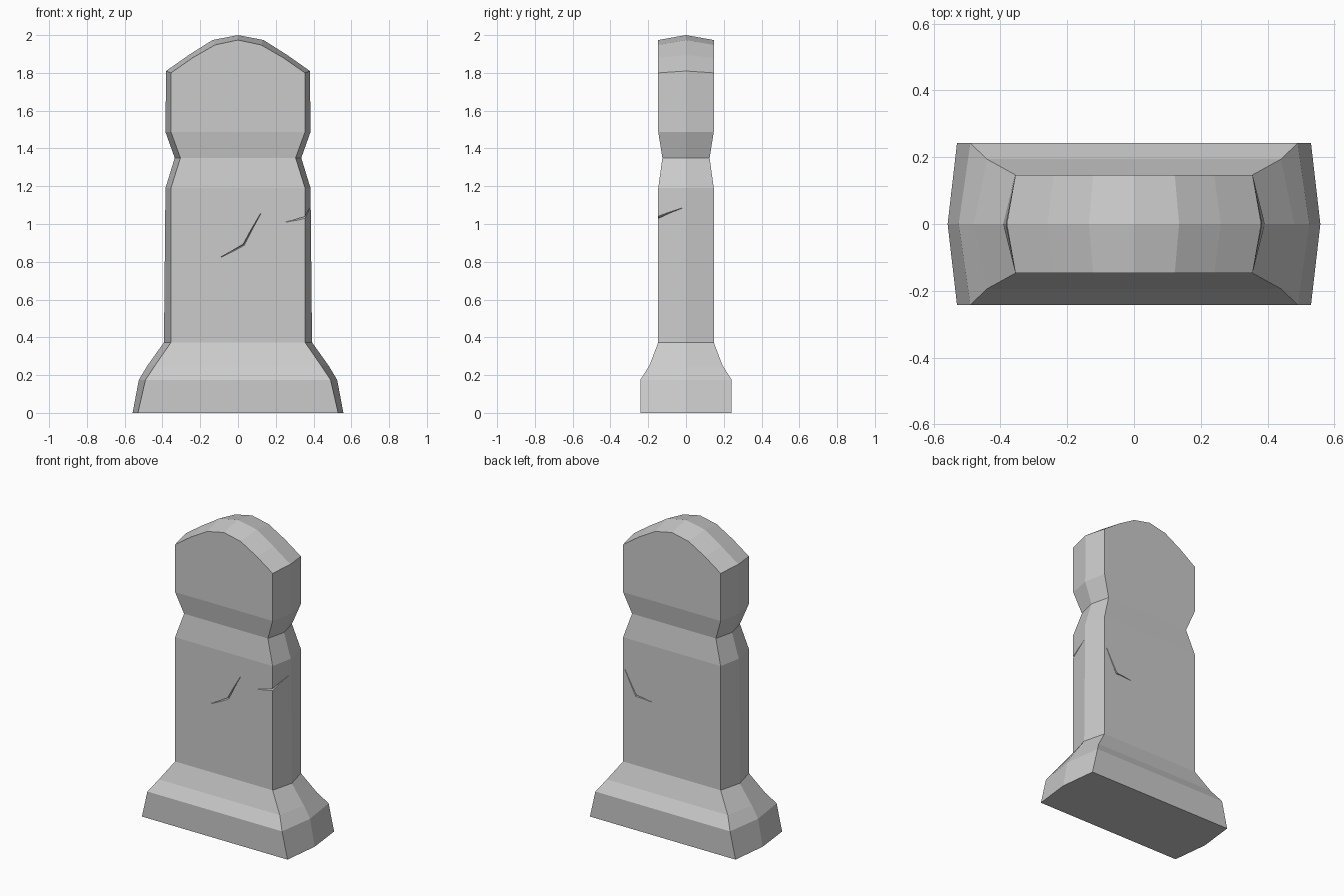
import bpy, bmesh
from mathutils import Vector

if "Cube" in bpy.data.objects:
    bpy.data.objects.remove(bpy.data.objects["Cube"])

# Levels up the stone: z, face half width, mid-side half width, half depth
LEVELS = [
    (0.0, 0.53, 0.558, 0.242), (0.175, 0.49, 0.525, 0.242), (0.25, 0.44, 0.48, 0.194),
    (0.373, 0.355, 0.392, 0.147), (1.19, 0.355, 0.384, 0.147), (1.35, 0.305, 0.335, 0.125),
    (1.487, 0.355, 0.384, 0.147), (1.80, 0.355, 0.381, 0.147),
]
# Arched top, from shoulder to crown: face x, face z, ridge x, ridge z
ARCH = [(0.24, 1.88, 0.26, 1.895), (0.122, 1.948, 0.135, 1.974), (0.0, 1.974, 0.0, 2.0)]


def finish(name, bm):
    bmesh.ops.recalc_face_normals(bm, faces=bm.faces[:])
    mesh = bpy.data.meshes.new(name)
    bm.to_mesh(mesh)
    bm.free()
    obj = bpy.data.objects.new(name, mesh)
    bpy.context.collection.objects.link(obj)
    return obj


# Stone: triples (front, mid, back) run up the right, over the arch, down the left
half = [(f, z, m, z + (0.01 if z == 1.80 else 0), d) for z, f, m, d in LEVELS]
half += [a + (0.147,) for a in ARCH]
outline = half + [(-f, z, -m, mz, d) for f, z, m, mz, d in reversed(half[:-1])]
bm = bmesh.new()
rows = [[bm.verts.new((f, -d, z)), bm.verts.new((m, 0, mz)), bm.verts.new((f, d, z))]
        for f, z, m, mz, d in outline]
for a, b in zip(rows, rows[1:]):
    for i in (0, 1):
        bm.faces.new((a[i], a[i + 1], b[i + 1], b[i]))
n, top = len(rows), len(LEVELS) - 1
for side in (0, 2):
    for i in range(top):
        bm.faces.new([rows[k][side] for k in (i, i + 1, n - 2 - i, n - 1 - i)])
    bm.faces.new([r[side] for r in rows[top:n - top]])
bm.faces.new(rows[0] + rows[-1][::-1])
stone = finish("gravestone", bm)


def crack(name, path, normal, depth=0.015):
    """Carve a thin V groove that tapers to both ends of a path."""
    out = Vector(normal).normalized()
    bm = bmesh.new()
    rings = []
    for i, p in enumerate(path):
        p = Vector(p)
        along = Vector(path[min(i + 1, len(path) - 1)]) - Vector(path[max(i - 1, 0)])
        side = along.cross(out).normalized()
        w = 0.001 if i in (0, len(path) - 1) else 0.005
        rings.append([bm.verts.new(v) for v in
                      (p + out * 0.01 + side * w * 1.6, p + out * 0.01 - side * w * 1.6, p - out * depth)])
    for a, b in zip(rings, rings[1:]):
        for i in range(3):
            j = (i + 1) % 3
            bm.faces.new((a[i], a[j], b[j], b[i]))
    bm.faces.new(rings[0])
    bm.faces.new(rings[-1])
    cutter = finish(name, bm)
    cutter.hide_render = True
    cutter.hide_viewport = True
    cutter.display_type = 'WIRE'
    mod = stone.modifiers.new(name, 'BOOLEAN')
    mod.operation = 'DIFFERENCE'
    mod.solver = 'EXACT'
    mod.object = cutter


# Weathering cracks: front face, right corner, back face
crack("front_crack_cutter", [(-0.09, -0.147, 0.825), (0.03, -0.147, 0.89), (0.12, -0.147, 1.055)], (0, -1, 0))
crack("corner_crack_cutter", [(0.25, -0.147, 1.01), (0.355, -0.147, 1.035), (0.382, -0.02, 1.085)], (0.6, -0.8, 0))
crack("back_crack_cutter", [(0.34, 0.147, 0.98), (0.26, 0.147, 0.83), (0.15, 0.147, 0.82)], (0, 1, 0))
